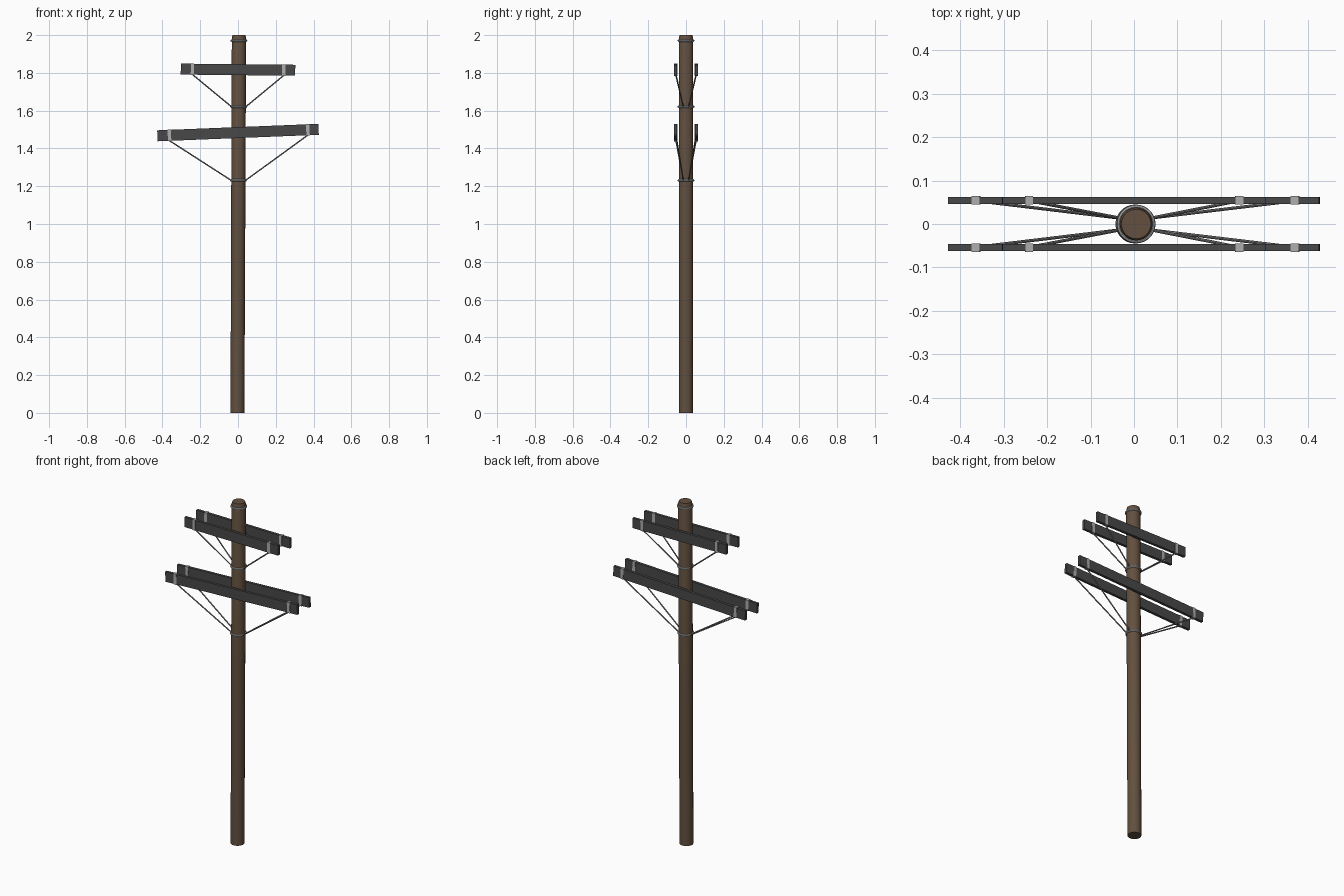
import bpy, bmesh, math
from mathutils import Vector

if "Cube" in bpy.data.objects:
    bpy.data.objects.remove(bpy.data.objects["Cube"])


def material(name, rgb):
    m = bpy.data.materials.new(name)
    m.diffuse_color = (*rgb, 1)
    m.use_nodes = True
    m.node_tree.nodes["Principled BSDF"].inputs["Base Color"].default_value = m.diffuse_color
    return m


WOOD = material("brown_wood", (0.125, 0.08, 0.05))
DARK = material("dark_beam", (0.065, 0.065, 0.065))
METAL = material("light_metal", (0.42, 0.42, 0.42))
WIRE = material("brace_metal", (0.25, 0.25, 0.25))


def lean(z):
    """Sideways drift of the slightly leaning pole."""
    return -0.003 + 0.004 * z


def lathe(name, profile, mat, n=28, closed=False):
    """Spin (radius, z) points around the leaning pole axis."""
    bm = bmesh.new()
    loops = [[bm.verts.new((lean(z) + r * math.cos(2 * math.pi * i / n),
                            r * math.sin(2 * math.pi * i / n), z))
              for i in range(n)] for r, z in profile]
    pairs = list(zip(loops, loops[1:]))
    if closed:
        pairs.append((loops[-1], loops[0]))
    else:
        bm.faces.new(loops[0][::-1])
        bm.faces.new(loops[-1])
    for a, b in pairs:
        for i in range(n):
            j = (i + 1) % n
            bm.faces.new((a[i], a[j], b[j], b[i]))
    bmesh.ops.recalc_face_normals(bm, faces=bm.faces)
    me = bpy.data.meshes.new(name)
    bm.to_mesh(me)
    bm.free()
    ob = bpy.data.objects.new(name, me)
    bpy.context.collection.objects.link(ob)
    me.materials.append(mat)
    smooth(ob)
    return ob


def smooth(ob):
    bpy.ops.object.select_all(action='DESELECT')
    ob.select_set(True)
    bpy.context.view_layer.objects.active = ob
    bpy.ops.object.shade_smooth_by_angle(angle=math.radians(35))


def box(name, centre, size, tilt, mat):
    bpy.ops.mesh.primitive_cube_add(size=1, location=centre, rotation=(0, -tilt, 0))
    ob = bpy.context.object
    ob.name = name
    ob.scale = size
    ob.data.materials.append(mat)
    return ob


def rod(name, a, b, radius, mat):
    a, b = Vector(a), Vector(b)
    d = b - a
    bpy.ops.mesh.primitive_cylinder_add(vertices=8, radius=radius, depth=d.length,
                                        location=(a + b) / 2)
    ob = bpy.context.object
    ob.name = name
    ob.rotation_euler = d.to_track_quat('Z', 'Y').to_euler()
    ob.data.materials.append(mat)
    smooth(ob)


def ring(name, z):
    """Rounded metal band around the pole."""
    pts = [(0.0395 + 0.0052 * math.cos(t * math.pi / 4), z + 0.0062 * math.sin(t * math.pi / 4))
           for t in range(8)]
    lathe(name, pts, METAL, closed=True)


# Pole with a chamfered top
lathe("pole", [(0.0368, 0), (0.0375, 1.0), (0.0378, 1.985), (0.034, 2.0)], WOOD)

# Bands: one near the top, one under each pair of crossarms
ring("top_band", 1.971)

# Crossarm pairs: name, half length, centre height, tilt, clamp positions, band height
ARMS = [("upper", 0.303, 1.817, -0.010, (-0.241, 0.242), 1.621),
        ("lower", 0.427, 1.484, 0.040, (-0.363, 0.370), 1.231)]
for name, half, zc, tilt, clamps, zb in ARMS:
    ring(name + "_band", zb)
    for side, y in (("front", -0.0545), ("back", 0.0545)):
        box(f"{name}_{side}_crossarm", (0, y, zc), (2 * half, 0.016, 0.058), tilt, DARK)
        for label, x in zip(("left", "right"), clamps):
            z = zc + x * math.tan(tilt)
            s = math.copysign(1, x)
            box(f"{name}_{side}_{label}_clamp", (x, y, z), (0.018, 0.019, 0.062), tilt, METAL)
            # Brace from the band up to the clamp
            rod(f"{name}_{side}_{label}_brace",
                (lean(zb) + s * 0.038, math.copysign(0.014, y), zb),
                (x, y * 0.98, z - 0.028), 0.0036, WIRE)
